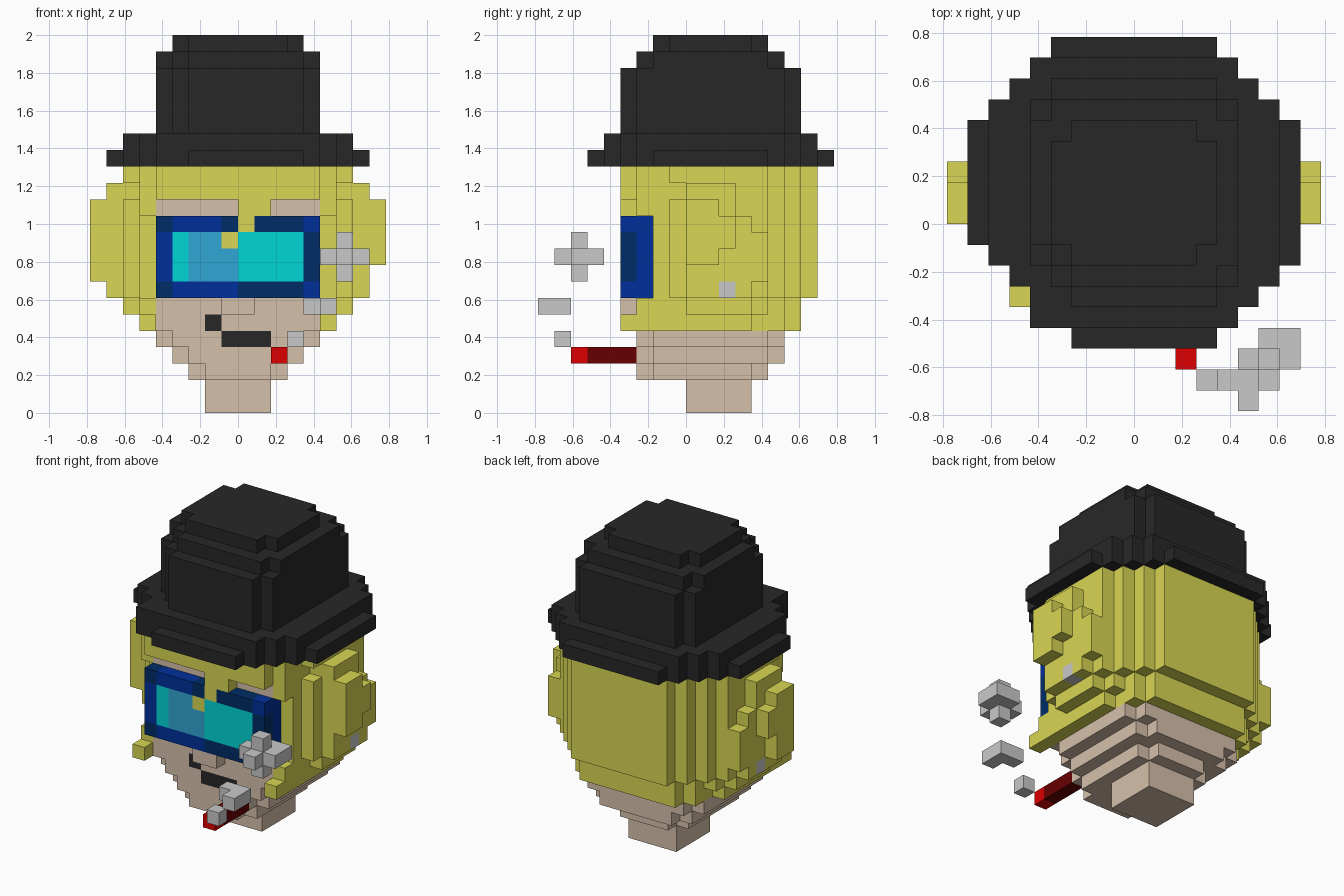
import bpy, bmesh, math

U = 2 / 23  # size of one block

if "Cube" in bpy.data.objects:
    bpy.data.objects.remove(bpy.data.objects["Cube"])


def material(name, rgb):
    lin = [((c / 255 + 0.055) / 1.055) ** 2.4 if c > 10 else c / 255 / 12.92 for c in rgb]
    m = bpy.data.materials.new(name)
    m.use_nodes = True
    m.diffuse_color = (*lin, 1)
    bsdf = next(n for n in m.node_tree.nodes if n.type == 'BSDF_PRINCIPLED')
    bsdf.inputs["Base Color"].default_value = (*lin, 1)
    bsdf.inputs["Roughness"].default_value = 0.9
    return m


BLACK = material("charcoal", (39, 39, 39))
HAIR = material("straw_yellow", (216, 214, 83))
SKIN = material("skin", (214, 192, 170))
BLUE = material("royal_blue", (0, 47, 155))
NAVY = material("navy", (0, 45, 103))
CYAN = material("cyan", (0, 214, 214))
STEEL = material("lens_blue", (48, 166, 211))
RED = material("red", (221, 0, 0))
MAROON = material("dark_red", (103, 0, 0))
SMOKE = material("smoke_grey", (201, 201, 201))


def layer(z0, z1, w, y0, y1, n):
    """Slab with n stair steps at each corner, as a list of boxes."""
    return [(-w + k, w - k, y0 + n - k, y1 - n + k, z0, z1) for k in range(n + 1)]


def mirrored(*boxes):
    return [b for (x0, x1, *r) in boxes for b in ((x0, x1, *r), (-x1, -x0, *r))]


def columns(z0, z1, *spots):
    """One-block columns standing on the given (x, y) spots."""
    return [(x, x + 1, y, y + 1, z0, z1) for x, y in spots]


def inside(c, b):
    return all(b[2 * i] <= c[i] < b[2 * i + 1] for i in range(3))


# the four corners of each face, counter-clockwise from outside
DIRS = {
    (1, 0, 0): [(1, 0, 0), (1, 1, 0), (1, 1, 1), (1, 0, 1)],
    (-1, 0, 0): [(0, 0, 0), (0, 0, 1), (0, 1, 1), (0, 1, 0)],
    (0, 1, 0): [(0, 1, 0), (0, 1, 1), (1, 1, 1), (1, 1, 0)],
    (0, -1, 0): [(0, 0, 0), (1, 0, 0), (1, 0, 1), (0, 0, 1)],
    (0, 0, 1): [(0, 0, 1), (1, 0, 1), (1, 1, 1), (0, 1, 1)],
    (0, 0, -1): [(0, 0, 0), (0, 1, 0), (1, 1, 0), (1, 0, 0)],
}


def part(name, base, boxes, cut=(), paint=()):
    """Outer skin of a union of block boxes; paint = (material, box) rules."""
    cells = {(x, y, z) for b in boxes for x in range(b[0], b[1])
             for y in range(b[2], b[3]) for z in range(b[4], b[5])}
    cells = {c for c in cells if not any(inside(c, b) for b in cut)}
    mats = [base]
    for m, _ in paint:
        if m not in mats:
            mats.append(m)
    bm, verts = bmesh.new(), {}
    for c in sorted(cells):
        idx = 0
        for m, b in paint:
            if inside(c, b):
                idx = mats.index(m)
        for d, corners in DIRS.items():
            if tuple(c[i] + d[i] for i in range(3)) in cells:
                continue
            vs = []
            for k in corners:
                p = tuple(c[i] + k[i] for i in range(3))
                if p not in verts:
                    verts[p] = bm.verts.new([v * U for v in p])
                vs.append(verts[p])
            bm.faces.new(vs).material_index = idx
    # merge flat areas of one colour
    bmesh.ops.dissolve_limit(bm, angle_limit=math.radians(1), verts=bm.verts[:],
                             edges=bm.edges[:], delimit={'MATERIAL'})
    me = bpy.data.meshes.new(name)
    bm.to_mesh(me)
    bm.free()
    for m in mats:
        me.materials.append(m)
    ob = bpy.data.objects.new(name, me)
    bpy.context.collection.objects.link(ob)


# Hat: stepped crown and two-layer brim, worn away at the front right corner
part("hat_crown", BLACK,
     layer(17, 21, 5, -4, 7, 1) + layer(21, 22, 5, -3, 6, 1) + layer(22, 23, 4, -2, 5, 1),
     cut=columns(17, 21, (-4, -4), (-5, -3)) + columns(21, 22, (-4, -3), (-5, -2)))
part("hat_brim", BLACK,
     layer(15, 16, 8, -6, 9, 4) + layer(16, 17, 7, -5, 8, 2),
     cut=columns(15, 17, (-4, -6), (-6, -4), (-7, -3), (-8, -2)))

# Head: face block, stepped jaw, nose, painted mouth and nostril
part("head", SKIN,
     [(-5, 5, -3, 4, 5, 13), (-1, 1, -4, -3, 6, 7)]
     + layer(4, 5, 5, -3, 6, 1) + layer(3, 4, 4, -3, 6, 1) + layer(2, 3, 3, -3, 5, 1),
     cut=[(-5, 5, -3, -2, 7, 12)],
     paint=[(BLACK, (-1, 2, -3, -2, 4, 5)), (BLACK, (-2, -1, -3, -2, 5, 6))])
part("neck", SKIN, [(-2, 2, 0, 4, 0, 2)])

# Hair: stepped back volume tapering at the nape
hair = [(-4, 4, 0, 8, 7, 15), (-5, 5, 0, 7, 7, 15), (-6, 6, -2, 6, 7, 15),
        (-7, 7, -1, 5, 7, 15), (-7, 7, 0, 4, 6, 7),
        (-6, 6, -2, 5, 6, 7), (-5, 5, 0, 6, 6, 7), (-4, 4, 0, 7, 6, 7),
        (-6, 6, 0, 4, 5, 6), (-5, 5, 0, 6, 5, 6), (-4, 4, 0, 7, 5, 6)]
# fringe
hair += [(-6, 6, -3, 0, 12, 15), (-5, 5, -4, -3, 13, 15), (0, 2, -4, -3, 12, 13)]
# side locks
hair += mirrored((5, 6, -3, 0, 5, 7), (5, 6, -4, -3, 5, 6),
                 (7, 8, 0, 3, 7, 14), (7, 8, 3, 4, 7, 12), (7, 8, 4, 5, 8, 11),
                 (8, 9, 0, 2, 9, 13), (8, 9, 2, 3, 10, 12))
hair += [(-9, -8, 0, 2, 8, 9)]
part("hair", HAIR, hair, cut=mirrored((6, 7, -1, 0, 13, 14)),
     paint=[(SMOKE, b) for b in mirrored((7, 8, 2, 3, 7, 8))])

# Goggles: two-tone frame, lenses and a lock of hair across the bridge
part("goggles", BLUE, [(-5, 5, -4, -2, 7, 12)], paint=[
    (NAVY, (-5, -4, -4, -3, 11, 12)), (NAVY, (-1, 4, -4, -3, 11, 12)),
    (NAVY, (4, 5, -4, -3, 8, 11)), (NAVY, (0, 4, -4, -3, 7, 8)),
    (NAVY, (-5, -4, -4, -3, 7, 8)),
    (CYAN, (-4, 4, -4, -3, 8, 11)), (STEEL, (-3, 0, -4, -3, 8, 11)),
    (HAIR, (-1, 0, -4, -3, 10, 11)), (HAIR, (0, 1, -4, -3, 11, 12))])

# Cigarette with glowing tip
part("cigarette", MAROON, [(2, 3, -7, -3, 3, 4)], paint=[(RED, (2, 3, -7, -6, 3, 4))])

# Smoke puffs, growing as they rise
part("smoke_small", SMOKE, [(3, 4, -8, -7, 4, 5)])
part("smoke_medium", SMOKE, [(4, 6, -8, -7, 6, 7), (5, 6, -9, -8, 6, 7)])
part("smoke_large", SMOKE, [(5, 8, -7, -6, 9, 10), (6, 7, -8, -5, 9, 10),
                            (6, 7, -7, -6, 8, 11), (7, 8, -6, -5, 9, 10)])
